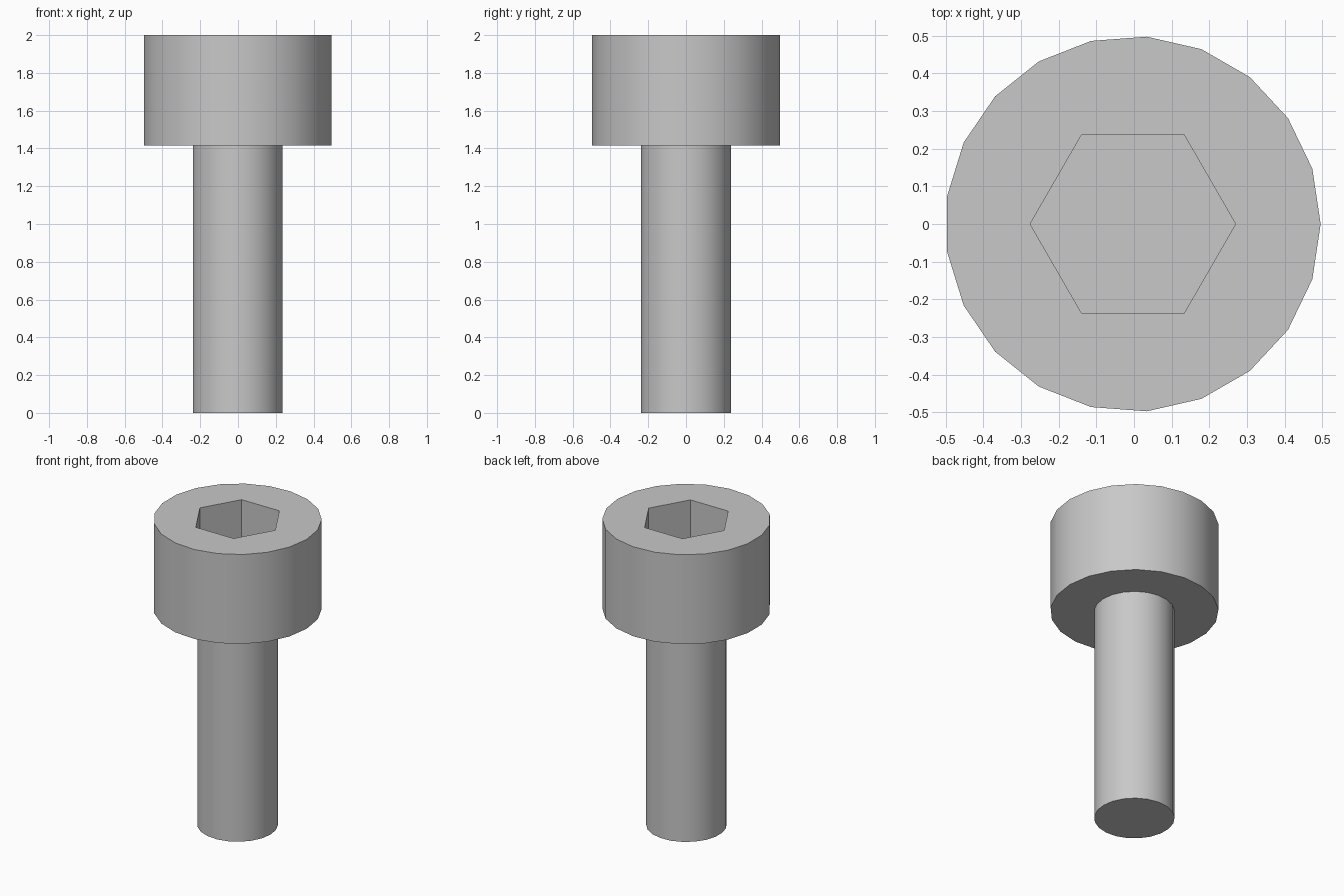
import bpy
import bmesh
from math import cos, sin, tau, radians

default = bpy.data.objects.get("Cube")
if default:
    bpy.data.objects.remove(default, do_unlink=True)

steel = bpy.data.materials.new("steel_grey")
steel.use_nodes = True
colour = (0.58, 0.58, 0.58, 1)
steel.diffuse_color = colour
steel.node_tree.nodes["Principled BSDF"].inputs["Base Color"].default_value = colour

AXIS_X = -0.003  # an odd-sided round is slightly off its bounding-box centre
ROUND_SIDES = 21


def prism(name, sides, radius, bottom, top):
    """Upright prism with its first corner pointing along +x."""
    bm = bmesh.new()
    base = bm.faces.new([
        bm.verts.new((AXIS_X + radius * cos(tau * i / sides),
                      radius * sin(tau * i / sides), bottom))
        for i in range(sides)])
    extruded = bmesh.ops.extrude_face_region(bm, geom=[base], use_keep_orig=True)
    raised = [g for g in extruded["geom"] if isinstance(g, bmesh.types.BMVert)]
    bmesh.ops.translate(bm, verts=raised, vec=(0, 0, top - bottom))
    bmesh.ops.recalc_face_normals(bm, faces=bm.faces)
    mesh = bpy.data.meshes.new(name)
    bm.to_mesh(mesh)
    bm.free()
    mesh.materials.append(steel)
    obj = bpy.data.objects.new(name, mesh)
    bpy.context.collection.objects.link(obj)
    return obj


def activate(obj):
    bpy.ops.object.select_all(action="DESELECT")
    obj.select_set(True)
    bpy.context.view_layer.objects.active = obj


# Shank and cylindrical head
shank = prism("shank", ROUND_SIDES, 0.239, 0, 1.44)
head = prism("head", ROUND_SIDES, 0.499, 1.415, 2)

# Hexagonal key socket cut into the head
cutter = prism("socket_cutter", 6, 0.273, 1.65, 2.1)
cutter.hide_render = True
cut = head.modifiers.new("socket", "BOOLEAN")
cut.operation = "DIFFERENCE"
cut.solver = "EXACT"
cut.object = cutter
activate(head)
bpy.ops.object.modifier_apply(modifier=cut.name)
bpy.data.objects.remove(cutter, do_unlink=True)

# Smooth round walls, crisp rims and socket corners
for part in (shank, head):
    activate(part)
    bpy.ops.object.shade_smooth_by_angle(angle=radians(30))
